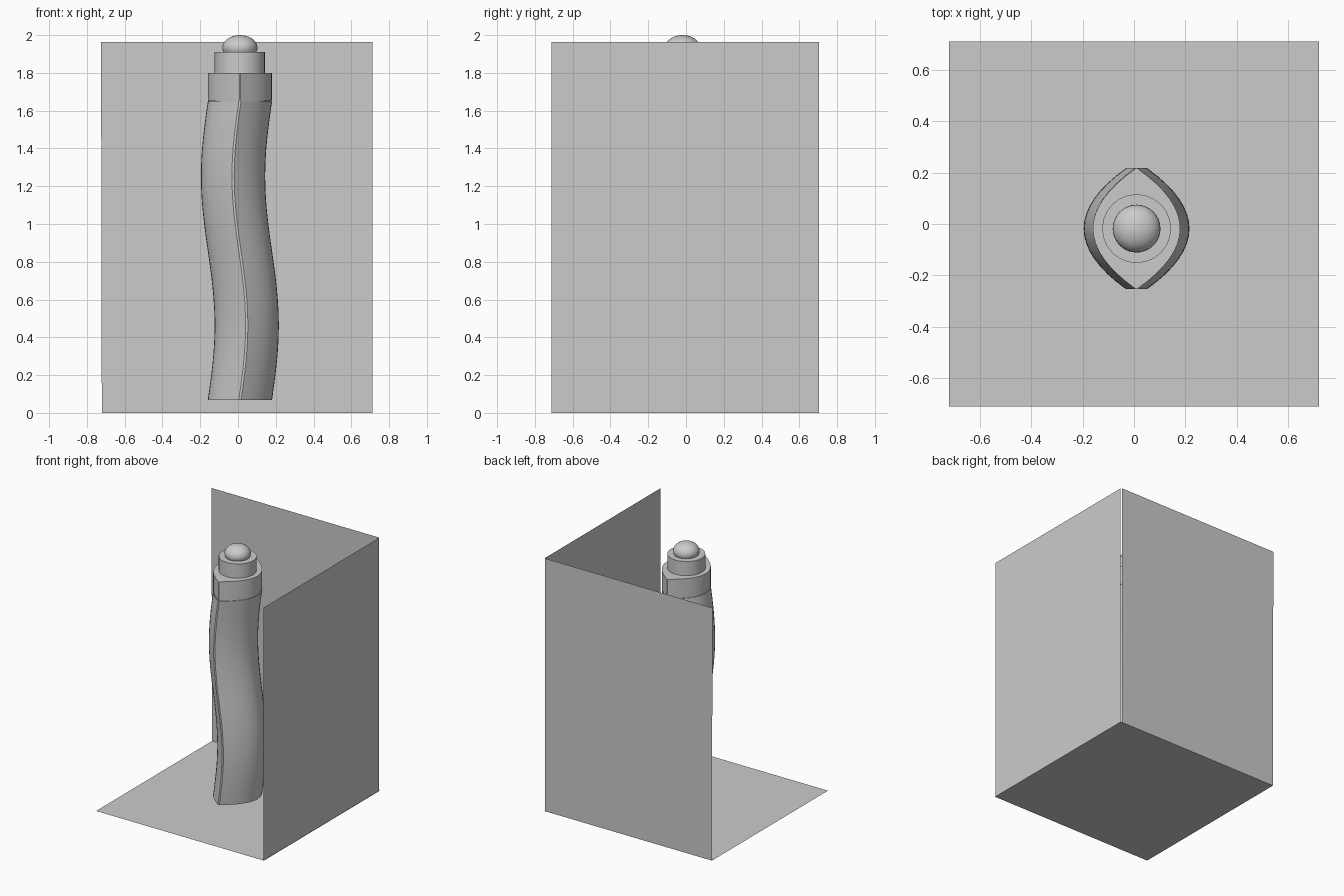
import bpy, bmesh, math

if "Cube" in bpy.data.objects:
    bpy.data.objects.remove(bpy.data.objects["Cube"])

CX, CY = 0.01, -0.018       # axis of the standing piece
HALF_W, HALF_L = 0.17, 0.235


def add_object(name, bm, angle=None):
    bmesh.ops.recalc_face_normals(bm, faces=bm.faces)
    mesh = bpy.data.meshes.new(name)
    bm.to_mesh(mesh)
    bm.free()
    ob = bpy.data.objects.new(name, mesh)
    bpy.context.collection.objects.link(ob)
    if angle:
        bpy.ops.object.select_all(action='DESELECT')
        ob.select_set(True)
        bpy.context.view_layer.objects.active = ob
        bpy.ops.object.shade_smooth_by_angle(angle=math.radians(angle))
    return ob


def panel(name, corners):
    bm = bmesh.new()
    bm.faces.new([bm.verts.new(c) for c in corners])
    return add_object(name, bm)


def lens(tip=0.006, n=16, scale=1.0):
    """Pointed oval section with narrow blunt tips."""
    side = []
    for i in range(n + 1):
        t = -1 + 2 * i / n
        side.append((tip + (HALF_W - tip) * (1 - t * t), HALF_L * t))
    pts = side + [(-x, -y) for x, y in side]
    return [(x * scale, y * scale) for x, y in pts]


def loft(name, section, levels, sway=lambda z: 0.0, angle=25):
    bm = bmesh.new()
    rings = [[bm.verts.new((CX + sway(z) + x, CY + y, z)) for x, y in section]
             for z in levels]
    n = len(section)
    for a, b in zip(rings, rings[1:]):
        for i in range(n):
            j = (i + 1) % n
            bm.faces.new((a[i], a[j], b[j], b[i]))
    bm.faces.new(rings[0][::-1])
    bm.faces.new(rings[-1])
    return add_object(name, bm, angle)


# Backdrop: floor and two single-sided walls
X, Y, H = 0.721, 0.711, 1.963
panel("floor", [(-X, -Y, 0), (X, -Y, 0), (X, Y, 0), (-X, Y, 0)])
panel("back_wall", [(-X, Y, 0), (0.712, Y, 0), (0.712, Y, H), (-X - 0.004, Y, H)])
panel("right_wall", [(0.717, -Y, 0), (0.717, 0.703, 0), (0.717, 0.703, H), (0.717, -Y, H)])

# Swaying body
Z0, Z1, STEPS = 0.068, 1.648, 40
loft("body", lens(), [Z0 + (Z1 - Z0) * i / STEPS for i in range(STEPS + 1)],
     lambda z: -0.036 * math.sin(2 * math.pi * (z - 0.858) / 1.58))

# Thin recessed seam, then the collar
loft("seam", lens(scale=0.97), [1.64, 1.66])
loft("collar", lens(tip=0.002), [1.655, 1.80])

# Round neck
circle = [(0.134 * math.cos(2 * math.pi * i / 24), 0.134 * math.sin(2 * math.pi * i / 24))
          for i in range(24)]
loft("neck", circle, [1.80, 1.91])

# Ball knob on top
bm = bmesh.new()
bmesh.ops.create_uvsphere(bm, u_segments=32, v_segments=16, radius=0.093)
bmesh.ops.scale(bm, vec=(1, 1, 0.72), verts=bm.verts)
bmesh.ops.translate(bm, vec=(CX, CY, 1.933), verts=bm.verts)
add_object("top_knob", bm, 40)
